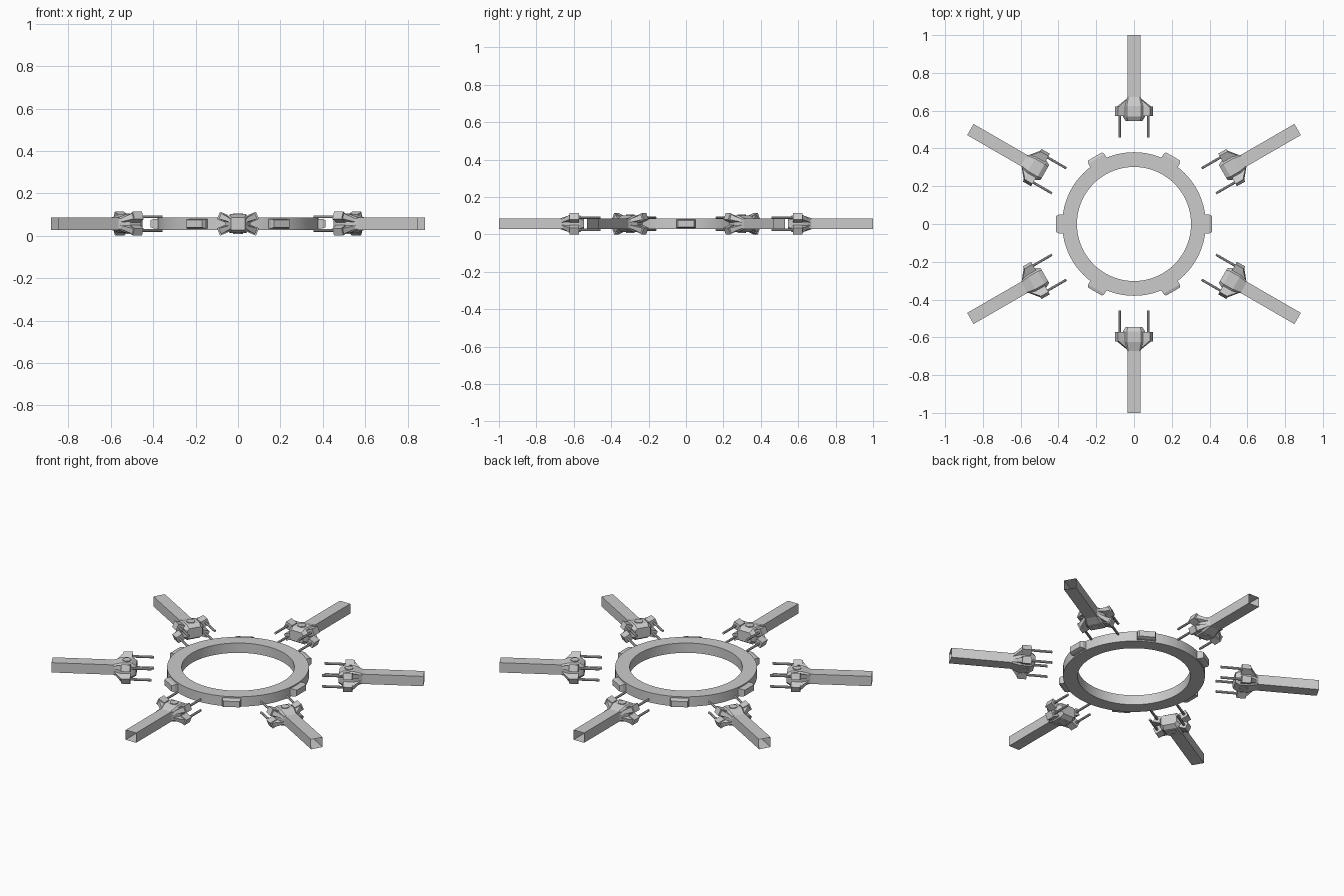
import bpy, bmesh
from math import cos, sin, pi, radians
from mathutils import Matrix

if "Cube" in bpy.data.objects:
    bpy.data.objects.remove(bpy.data.objects["Cube"])

ZC = 0.057  # mid height of the whole model


def new_object(name, bm, angle=0.0):
    bmesh.ops.recalc_face_normals(bm, faces=bm.faces)
    mesh = bpy.data.meshes.new(name)
    bm.to_mesh(mesh)
    bm.free()
    return place(name, mesh, angle)


def place(name, mesh, angle):
    ob = bpy.data.objects.new(name, mesh)
    ob.location.z = ZC
    ob.rotation_euler.z = angle
    bpy.context.collection.objects.link(ob)
    return ob


def loft(bm, sections, cap_start=True, cap_end=True, matrix=Matrix()):
    """Bridge (x, [(y, z)...]) cross-sections lying along local x."""
    rings = [[bm.verts.new(matrix @ Matrix.Translation((x, y, z)).translation)
              for y, z in pts] for x, pts in sections]
    n = len(rings[0])
    for a, b in zip(rings, rings[1:]):
        for i in range(n):
            bm.faces.new((a[i], a[(i + 1) % n], b[(i + 1) % n], b[i]))
    if cap_start:
        bm.faces.new(rings[0])
    if cap_end:
        bm.faces.new(rings[-1])


def rect(w, h, cy=0.0):
    return [(cy - w, -h), (cy + w, -h), (cy + w, h), (cy - w, h)]


def octagon(w, h, c):
    return [(w, -h + c), (w, h - c), (w - c, h), (-w + c, h),
            (-w, h - c), (-w, -h + c), (-w + c, -h), (w - c, -h)]


def circle(r, n, cy=0.0):
    return [(cy + r * cos(2 * pi * i / n), r * sin(2 * pi * i / n)) for i in range(n)]


# Central docking ring: rectangular profile swept around z
bm = bmesh.new()
profile = [(0.302, -0.029), (0.38, -0.029), (0.38, 0.029), (0.302, 0.029)]
N = 96
rings = [[bm.verts.new((r * cos(2 * pi * i / N), r * sin(2 * pi * i / N), z))
          for r, z in profile] for i in range(N)]
for i in range(N):
    a, b = rings[i], rings[(i + 1) % N]
    for k in range(4):
        f = bm.faces.new((a[k], a[(k + 1) % 4], b[(k + 1) % 4], b[k]))
        f.smooth = k in (1, 3)
for e in bm.edges:
    e.smooth = e.link_faces[0].smooth == e.link_faces[1].smooth
new_object("ring", bm)

# Ring port: tapered block
bm = bmesh.new()
loft(bm, [(0.36, rect(0.05, 0.022)), (0.398, rect(0.05, 0.022)), (0.413, rect(0.043, 0.017))])
port = new_object("ring_port", bm)

# Arm: square tube, open at the outer end
bm = bmesh.new()
loft(bm, [(0.64, rect(0.034, 0.029)), (1.0, rect(0.034, 0.029))], cap_end=False)
arm = new_object("arm", bm, radians(30))

# Hub: chamfered body with a round hatch above and below
bm = bmesh.new()
loft(bm, [(0.545, octagon(0.045, 0.03, 0.012)), (0.568, octagon(0.058, 0.045, 0.02)),
          (0.625, octagon(0.058, 0.045, 0.02)), (0.672, octagon(0.034, 0.029, 0.004))])
for s in (-1, 1):
    bmesh.ops.create_cone(bm, cap_ends=True, segments=16, radius1=0.023, radius2=0.023,
                          depth=0.01, matrix=Matrix.Translation((0.597, 0, s * 0.044)))
hub = new_object("hub", bm, radians(30))

# Four clamp pods on the diagonals, each with a bracket and a prong
bm = bmesh.new()
for deg in (23, 157, 203, 337):
    m = Matrix.Rotation(radians(deg), 4, 'X')
    loft(bm, [(0.572, rect(0.02, 0.019, 0.08)), (0.622, rect(0.02, 0.019, 0.08))], matrix=m)
    loft(bm, [(0.58, rect(0.014, 0.014, 0.06)), (0.622, rect(0.02, 0.014, 0.072)),
              (0.665, rect(0.004, 0.008, 0.033))], matrix=m)
    loft(bm, [(0.458, circle(0.007, 8, 0.083)), (0.58, circle(0.007, 8, 0.083))], matrix=m)
clamps = new_object("docking_clamps", bm, radians(30))

# Repeat around the circle
for i in range(1, 6):
    place("ring_port", port.data, i * pi / 3)
    for ob, name in ((arm, "arm"), (hub, "hub"), (clamps, "docking_clamps")):
        place(name, ob.data, pi / 6 + i * pi / 3)
